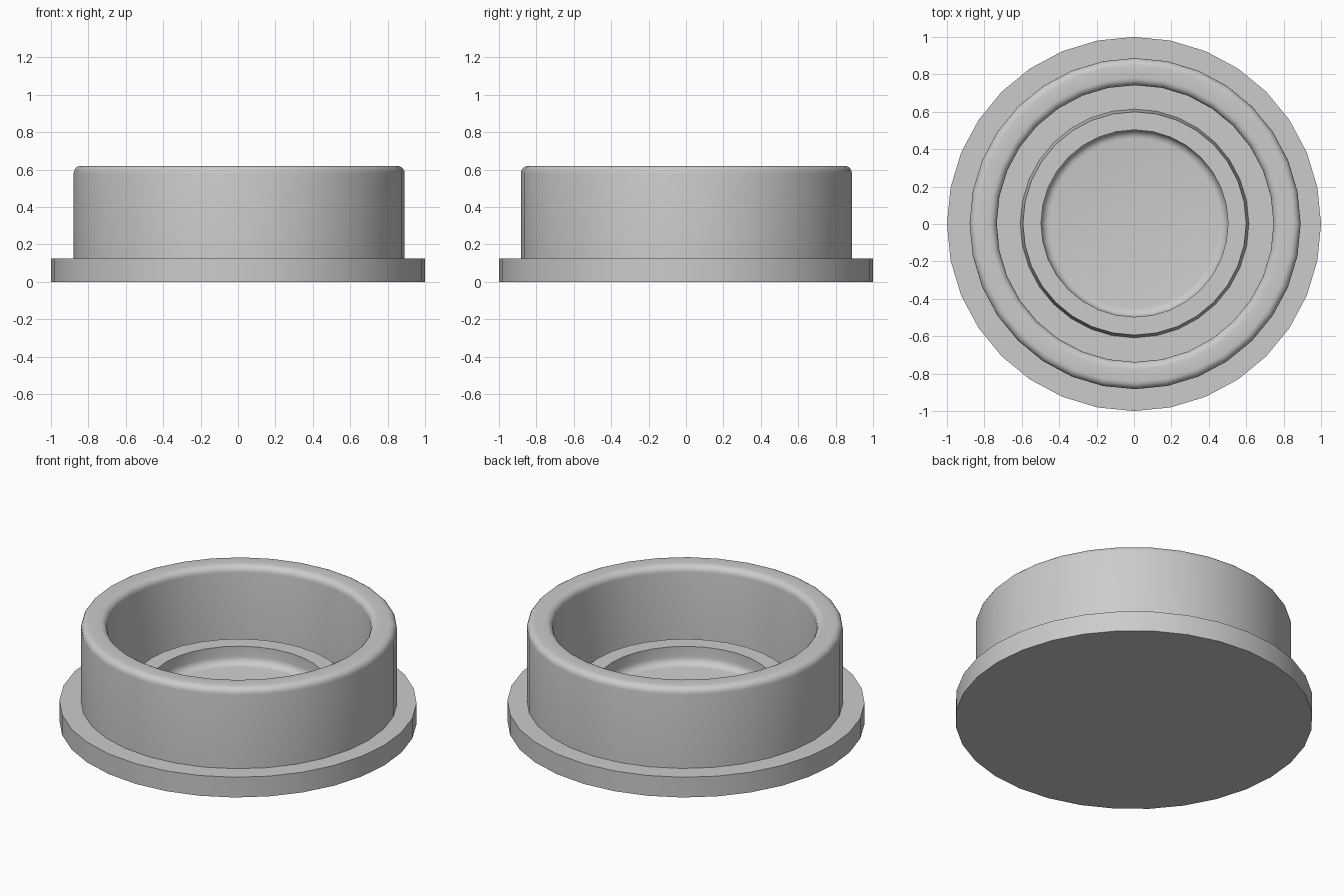
import bpy, bmesh
from math import sin, cos, pi, radians

if "Cube" in bpy.data.objects:
    bpy.data.objects.remove(bpy.data.objects["Cube"])

SIDES = 32
grey = bpy.data.materials.new("plain grey")
grey.use_nodes = True
colour = (0.6, 0.6, 0.6, 1)
grey.diffuse_color = colour
grey.node_tree.nodes["Principled BSDF"].inputs["Base Color"].default_value = colour


def arc(r, z, size, start, end, steps=5):
    """Quarter-round profile points about centre (r, z)."""
    angles = [radians(start + (end - start) * i / steps) for i in range(steps + 1)]
    return [(r + size * cos(a), z + size * sin(a)) for a in angles]


def lathe(name, profile, centre=(0, 0), closed=False):
    """Turn a profile of (radius, height) points; an open one gets end caps."""
    bm = bmesh.new()
    rings = [[bm.verts.new((r * cos(2 * pi * i / SIDES), r * sin(2 * pi * i / SIDES), z))
              for i in range(SIDES)] for r, z in profile]
    pairs = list(zip(rings, rings[1:]))
    if closed:
        pairs.append((rings[-1], rings[0]))
    else:
        bm.faces.new(rings[0])
        bm.faces.new(rings[-1])
    for low, high in pairs:
        for i in range(SIDES):
            j = (i + 1) % SIDES
            bm.faces.new((low[i], low[j], high[j], high[i]))
    bmesh.ops.recalc_face_normals(bm, faces=bm.faces)
    mesh = bpy.data.meshes.new(name)
    bm.to_mesh(mesh)
    bm.free()
    mesh.materials.append(grey)
    obj = bpy.data.objects.new(name, mesh)
    obj.location = (*centre, 0)
    bpy.context.collection.objects.link(obj)
    bpy.ops.object.select_all(action="DESELECT")
    obj.select_set(True)
    bpy.context.view_layer.objects.active = obj
    bpy.ops.object.shade_smooth_by_angle(angle=radians(30))
    return obj


# Flat base disc
lathe("base_flange", [(1, 0), (1, 0.125)])

# Tall outer wall with a rounded rim
rim = 0.04
wall = [(0.74, 0.12), (0.885, 0.12)]
wall += arc(0.885 - rim, 0.62 - rim, rim, 0, 90)
wall += arc(0.74 + rim, 0.62 - rim, rim, 90, 180)
lathe("outer_wall", wall, (0.006, 0.002), closed=True)

# Low inner cup: drafted outside, flat lip, floor with a concave fillet
fillet = 0.045
cup = [(0.612, 0.12), (0.597, 0.235), (0.5, 0.235)]
cup += arc(0.5 - fillet, 0.128 + fillet, fillet, 0, -90)
lathe("inner_cup", cup, (0.003, 0.003))
